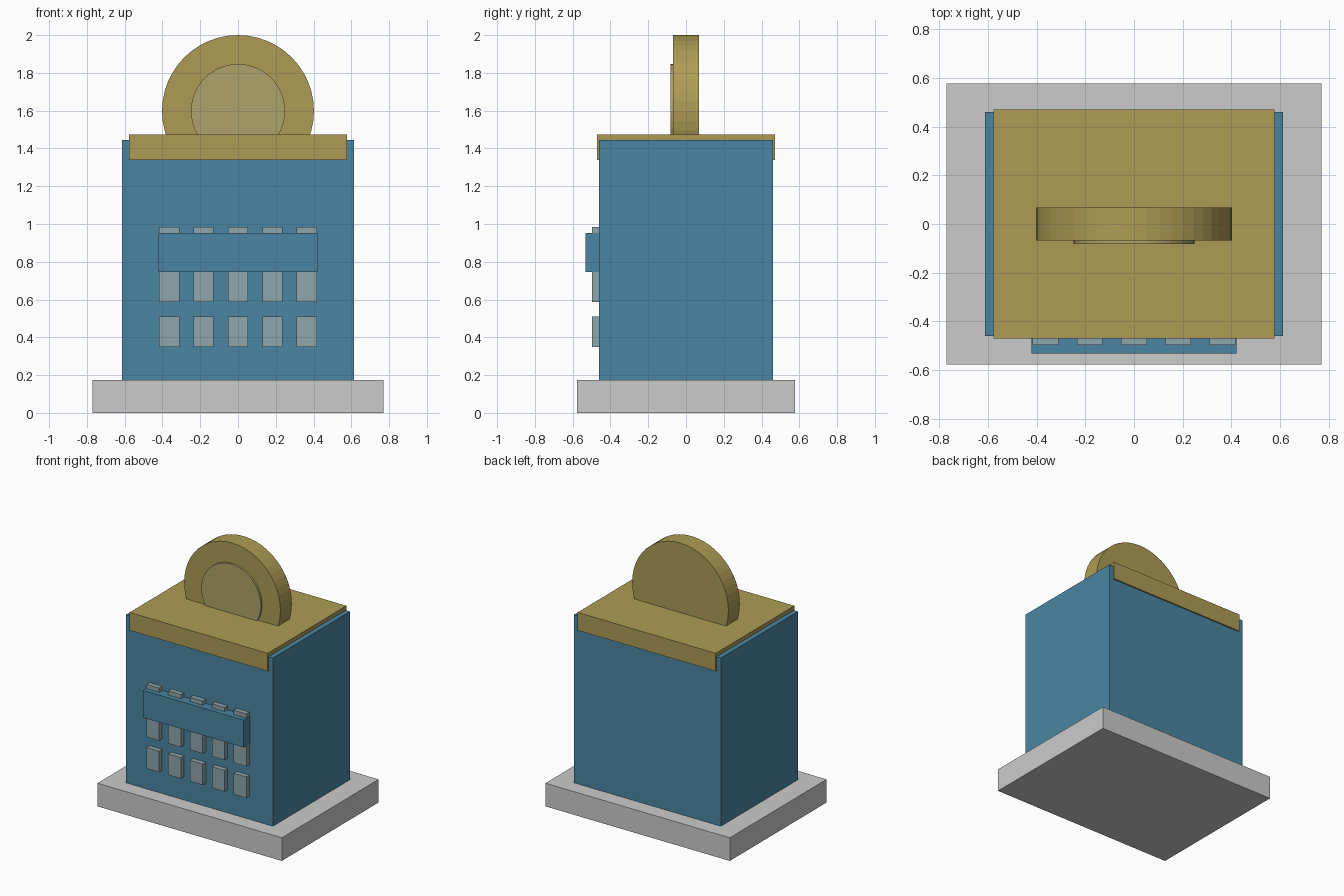
import bpy
from math import radians

if "Cube" in bpy.data.objects:
    bpy.data.objects.remove(bpy.data.objects["Cube"])


def material(name, color):
    m = bpy.data.materials.new(name)
    m.diffuse_color = (*color, 1)
    m.use_nodes = True
    m.node_tree.nodes["Principled BSDF"].inputs["Base Color"].default_value = m.diffuse_color
    return m


BLUE = material("blue", (0.07, 0.24, 0.36))
GOLD = material("gold", (0.42, 0.33, 0.09))
PALE_GOLD = material("pale_gold", (0.43, 0.36, 0.14))
GLASS = material("glass", (0.27, 0.38, 0.42))


def finish(name, mat):
    ob = bpy.context.object
    ob.name = name
    if mat:
        ob.data.materials.append(mat)
    return ob


def box(name, x, y, z, mat=None):
    """Box from (min, max) ranges on each axis."""
    ranges = (x, y, z)
    bpy.ops.mesh.primitive_cube_add(size=1, location=[(a + b) / 2 for a, b in ranges])
    ob = finish(name, mat)
    ob.scale = [b - a for a, b in ranges]
    bpy.ops.object.transform_apply(location=False, rotation=False, scale=True)
    return ob


def disc(name, radius, y, z, mat):
    """Upright disc facing the front, spanning the given y range."""
    bpy.ops.mesh.primitive_cylinder_add(
        vertices=48, radius=radius, depth=y[1] - y[0],
        location=(0, (y[0] + y[1]) / 2, z), rotation=(radians(90), 0, 0))
    return finish(name, mat)


# Plinth, main block and roof cap
box("plinth", (-0.77, 0.77), (-0.577, 0.577), (0, 0.175))
box("building_body", (-0.613, 0.613), (-0.46, 0.46), (0.175, 1.445), BLUE)
box("roof_cap", (-0.577, 0.577), (-0.47, 0.47), (1.34, 1.475), GOLD)

# Round rooftop sign with a raised centre
disc("sign_disc", 0.402, (-0.068, 0.068), 1.598, GOLD)
disc("sign_centre", 0.249, (-0.082, -0.05), 1.598, PALE_GOLD)

# Front windows: three rows of five
for row in range(3):
    for col in range(5):
        cx, z0 = (col - 2) * 0.182, 0.35 + row * 0.238
        box(f"window_{row + 1}_{col + 1}", (cx - 0.053, cx + 0.053),
            (-0.497, -0.46), (z0, z0 + 0.159), GLASS)

# Awning across the top window row
box("awning", (-0.421, 0.421), (-0.533, -0.46), (0.747, 0.953), BLUE)
